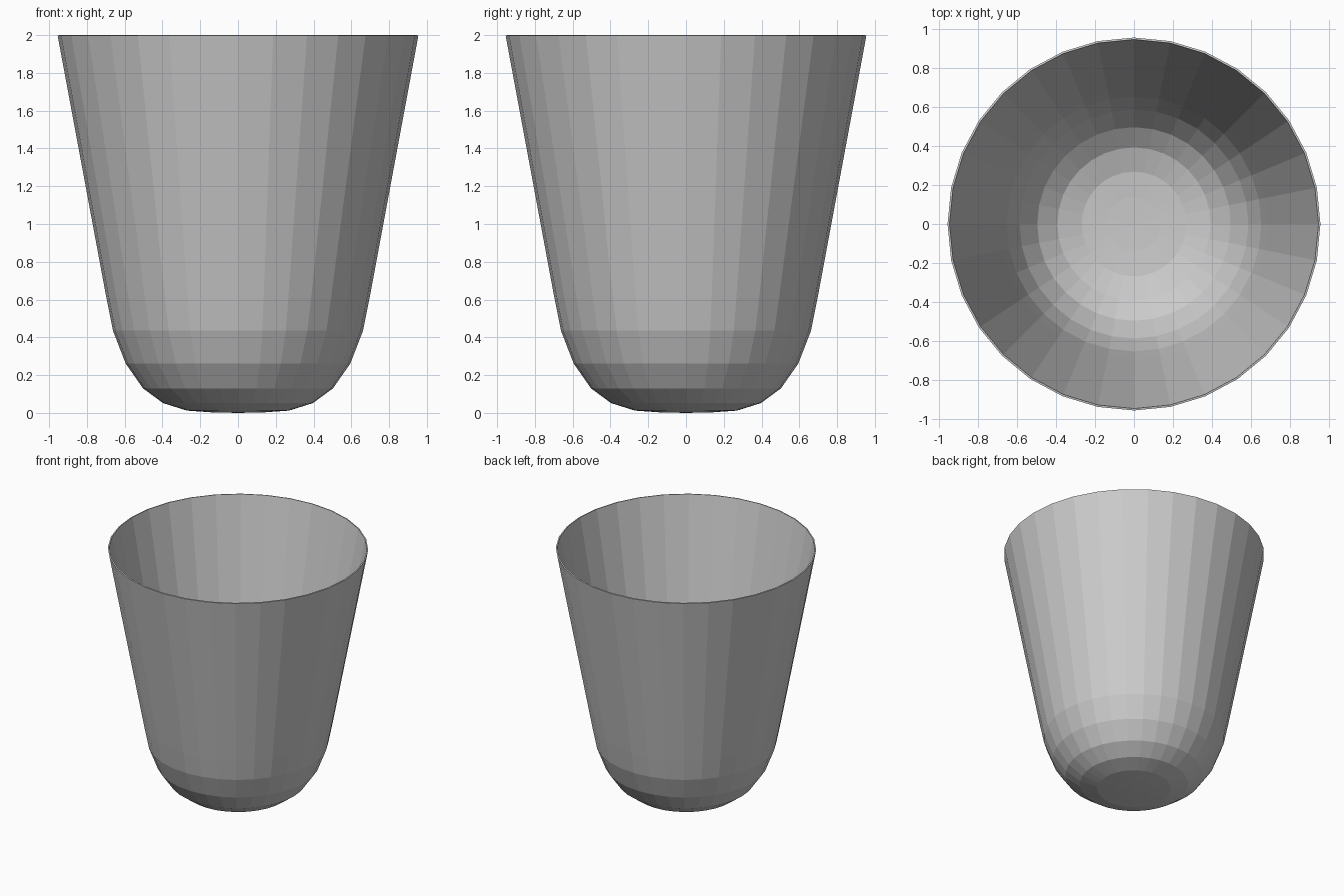
import bpy, bmesh
from math import cos, sin, tau

if "Cube" in bpy.data.objects:
    bpy.data.objects.remove(bpy.data.objects["Cube"])

SIDES = 32
# outer profile of the cup: (radius, height) from base to rim
PROFILE = [(0.14, 0.003), (0.27, 0.012), (0.397, 0.052), (0.503, 0.13),
           (0.595, 0.262), (0.662, 0.435), (0.697, 0.61), (0.955, 1.998)]

bm = bmesh.new()
rings = [[bm.verts.new((r * cos(tau * i / SIDES), r * sin(tau * i / SIDES), z))
          for i in range(SIDES)] for r, z in PROFILE]

# rounded base closing to a centre point
centre = bm.verts.new((0, 0, 0))
for i in range(SIDES):
    bm.faces.new((centre, rings[0][(i + 1) % SIDES], rings[0][i]))

# faceted wall
for low, high in zip(rings, rings[1:]):
    for i in range(SIDES):
        j = (i + 1) % SIDES
        bm.faces.new((low[i], low[j], high[j], high[i]))

mesh = bpy.data.meshes.new("cup")
bm.to_mesh(mesh)
bm.free()
cup = bpy.data.objects.new("cup", mesh)
bpy.context.collection.objects.link(cup)

# thin wall, thickened inwards
wall = cup.modifiers.new("wall_thickness", 'SOLIDIFY')
wall.thickness = 0.01
wall.offset = -1
wall.use_even_offset = True
